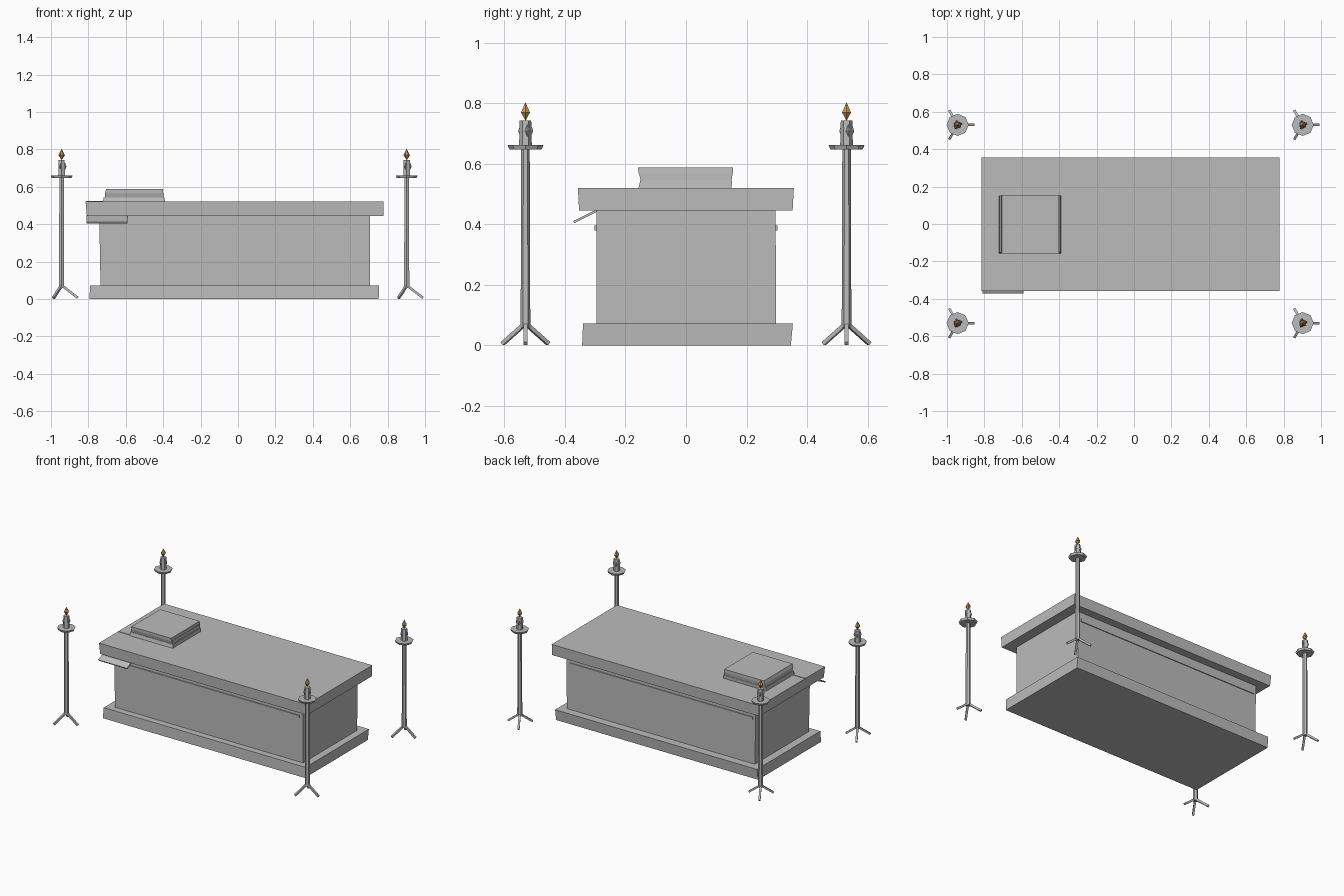
import bpy, bmesh, math
from mathutils import Vector, Matrix

if "Cube" in bpy.data.objects:
    bpy.data.objects.remove(bpy.data.objects["Cube"])


def material(name, rgb):
    m = bpy.data.materials.new(name)
    m.diffuse_color = (*rgb, 1)
    m.use_nodes = True
    m.node_tree.nodes["Principled BSDF"].inputs["Base Color"].default_value = m.diffuse_color
    return m


STONE = material("grey stone", (0.5, 0.5, 0.5))
FIRE = material("flame orange", (0.58, 0.31, 0.10))


def finish(name, bm, mat):
    bmesh.ops.recalc_face_normals(bm, faces=bm.faces)
    me = bpy.data.meshes.new(name)
    bm.to_mesh(me)
    bm.free()
    me.materials.append(mat)
    ob = bpy.data.objects.new(name, me)
    bpy.context.collection.objects.link(ob)
    return ob


def block(name, low, high, z0, z1):
    """Block from a bottom and a top rectangle, each (x0, x1, y0, y1)."""
    bm = bmesh.new()
    rings = []
    for (x0, x1, y0, y1), z in ((low, z0), (high, z1)):
        rings.append([bm.verts.new((x, y, z)) for x, y in
                      ((x0, y0), (x1, y0), (x1, y1), (x0, y1))])
    a, b = rings
    bm.faces.new(a)
    bm.faces.new(b)
    for i in range(4):
        j = (i + 1) % 4
        bm.faces.new((a[i], a[j], b[j], b[i]))
    return finish(name, bm, STONE)


def cone(bm, r0, r1, z0, z1, sides, x=0, y=0):
    bmesh.ops.create_cone(bm, cap_ends=True, segments=sides, radius1=r0, radius2=r1,
                          depth=z1 - z0, matrix=Matrix.Translation((x, y, (z0 + z1) / 2)))


def diamond(bm, r, z0, zm, z1, sides, x=0, y=0):
    rim = [bm.verts.new((x + r * math.cos(math.tau * i / sides),
                         y + r * math.sin(math.tau * i / sides), zm)) for i in range(sides)]
    for z in (z0, z1):
        tip = bm.verts.new((x, y, z))
        for i in range(sides):
            bm.faces.new((rim[i], rim[(i + 1) % sides], tip))


def bar(bm, a, b, w):
    """Square bar between two points."""
    a, b = Vector(a), Vector(b)
    d = b - a
    m = (Matrix.Translation((a + b) / 2) @ d.to_track_quat('Z', 'Y').to_matrix().to_4x4()
         @ Matrix.Diagonal((w, w, d.length, 1)))
    bmesh.ops.create_cube(bm, size=1, matrix=m)


# Slightly uneven stone tomb
block("base_plinth", (-0.795, 0.752, -0.343, 0.346), (-0.79, 0.755, -0.34, 0.353), 0, 0.073)
block("tomb_body", (-0.735, 0.705, -0.295, 0.297), (-0.742, 0.707, -0.296, 0.296), 0.073, 0.447)
block("lid_slab", (-0.808, 0.778, -0.353, 0.352), (-0.815, 0.779, -0.357, 0.356), 0.445, 0.52)

# Thin moulding on both long sides
for side, y in (("front", -0.297), ("back", 0.297)):
    r = (-0.72, 0.68, y - 0.005, y + 0.005)
    block(side + "_moulding", r, r, 0.379, 0.396)

# Stacked head rest
block("head_rest_bottom", (-0.722, -0.39, -0.157, 0.15), (-0.718, -0.393, -0.151, 0.152), 0.518, 0.544)
block("head_rest_middle", (-0.712, -0.397, -0.149, 0.15), (-0.71, -0.398, -0.155, 0.154), 0.544, 0.567)
block("head_rest_top", (-0.712, -0.4, -0.157, 0.155), (-0.705, -0.402, -0.158, 0.155), 0.567, 0.587)
r = (-0.81, -0.71, -0.15, -0.138)
block("lid_strip", r, r, 0.518, 0.523)

# Broken sliver hanging under the front left corner of the lid
bm = bmesh.new()
bmesh.ops.create_cube(bm, size=1, matrix=Matrix.Translation((-0.70, -0.331, 0.427))
                      @ Matrix.Rotation(math.atan2(0.04, 0.08), 4, 'X')
                      @ Matrix.Diagonal((0.22, 0.088, 0.008, 1)))
finish("broken_sliver", bm, STONE)

# Four candle stands
for px, xn in ((-0.943, "left"), (0.902, "right")):
    for py, yn in ((-0.53, "front"), (0.53, "back")):
        tag = yn + "_" + xn
        bm = bmesh.new()
        cone(bm, 0.016, 0.014, 0.06, 0.65, 6)
        for k in range(3):
            t = math.tau * k / 3
            c, s = math.cos(t), math.sin(t)
            bar(bm, (0.004 * c, 0.004 * s, 0.07), (0.087 * c, 0.087 * s, 0.006), 0.013)
        stand = finish(tag + "_stand", bm, STONE)

        bm = bmesh.new()
        cone(bm, 0.053, 0.059, 0.647, 0.661, 8)
        dish = finish(tag + "_dish", bm, STONE)

        bm = bmesh.new()
        cone(bm, 0.021, 0.019, 0.66, 0.742, 6)
        for t in (0.3, 1.9, 4.2):
            diamond(bm, 0.008, 0.69, 0.708, 0.73, 5, 0.019 * math.cos(t), 0.019 * math.sin(t))
        candle = finish(tag + "_candle", bm, STONE)

        bm = bmesh.new()
        diamond(bm, 0.017, 0.742, 0.769, 0.803, 6)
        flame = finish(tag + "_flame", bm, FIRE)
        for ob in (stand, dish, candle, flame):
            ob.location = (px, py, 0)
